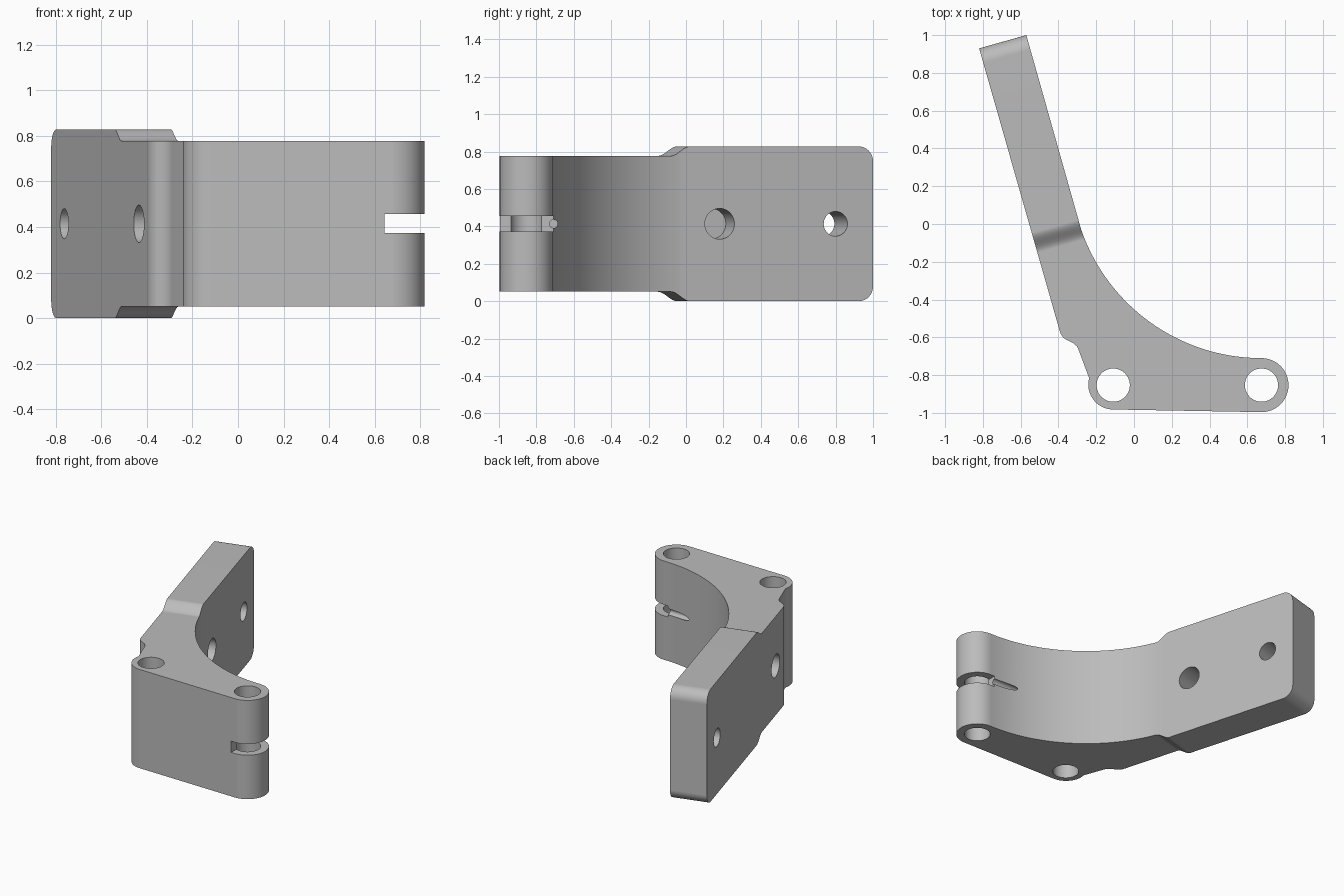
import bpy, bmesh
from math import sin, cos, pi, radians, atan2
from mathutils import Matrix, Vector

cube = bpy.data.objects.get("Cube")
if cube:
    bpy.data.objects.remove(cube, do_unlink=True)

grey = bpy.data.materials.new("plain_grey")
grey.use_nodes = True
color = (0.5, 0.5, 0.5, 1)
grey.diffuse_color = color
grey.node_tree.nodes["Principled BSDF"].inputs["Base Color"].default_value = color

# Arm frame: along runs from the tip to the foot, across points to the inner face
tilt = radians(15.7)
along = Vector((sin(tilt), -cos(tilt), 0))
across = Vector((cos(tilt), sin(tilt), 0))
tip = Vector((-0.57, 1.0, 0))
mid_z = 0.414


def arc(cx, cy, r, start, end, steps=16):
    return [(cx + r * cos(radians(start + (end - start) * i / steps)),
             cy + r * sin(radians(start + (end - start) * i / steps)))
            for i in range(steps + 1)]


def finish(name, bm):
    bmesh.ops.recalc_face_normals(bm, faces=bm.faces)
    mesh = bpy.data.meshes.new(name)
    bm.to_mesh(mesh)
    bm.free()
    mesh.materials.append(grey)
    ob = bpy.data.objects.new(name, mesh)
    bpy.context.collection.objects.link(ob)
    return ob


def prism(name, points, place, direction):
    """Extrude a flat outline, placed in space by a function."""
    bm = bmesh.new()
    face = bm.faces.new([bm.verts.new(place(a, b)) for a, b in points])
    out = bmesh.ops.extrude_face_region(bm, geom=[face])
    bmesh.ops.translate(bm, vec=direction,
                        verts=[v for v in out["geom"] if isinstance(v, bmesh.types.BMVert)])
    return finish(name, bm)


def rod(name, start, end, r):
    start, end = Vector(start), Vector(end)
    d = end - start
    bm = bmesh.new()
    bmesh.ops.create_cone(bm, cap_ends=True, segments=48, radius1=r, radius2=r, depth=d.length,
                          matrix=Matrix.Translation((start + end) / 2)
                          @ d.to_track_quat('Z', 'Y').to_matrix().to_4x4())
    return finish(name, bm)


def combine(target, cutter, operation='DIFFERENCE'):
    cutter.hide_render = True
    mod = target.modifiers.new("cut", 'BOOLEAN')
    mod.operation, mod.solver, mod.object = operation, 'EXACT', cutter
    bpy.context.view_layer.objects.active = target
    bpy.ops.object.modifier_apply(modifier=mod.name)
    bpy.data.objects.remove(cutter, do_unlink=True)


# Plan outline: arm, concave inner sweep, two rounded eyes, relief at the back
big = 1.01
sweep_end = 180 + math_deg if (math_deg := atan2(0.33, 0.955) * 180 / pi) else 0
outline = [(-0.82, 0.93), (-0.57, 1.0)]
outline += arc(0.675, -0.71 + big, big, sweep_end, 270, 40)
outline += arc(0.675, -0.853, 0.143, 88, -90, 28)
outline += arc(-0.11, -0.85, 0.132, -92, -195, 16)
outline += [(-0.292, -0.67), (-0.302, -0.648), (-0.318, -0.633), (-0.338, -0.622),
            (-0.36, -0.612), (-0.376, -0.6), (-0.388, -0.582), (-0.395, -0.56)]
bracket = prism("hinge_bracket", outline, lambda x, y: (x, y, -0.1), (0, 0, 1.1))

# Side profile: rounded tip corners and an S-shaped step down to the foot
half, drop, r = 0.414, 0.051, 0.08
upper = arc(r, half - r, r, 180, 90, 10)
upper += [(1.015 + 0.11 * i / 12, half - drop * (0.5 - 0.5 * cos(pi * i / 12)))
          for i in range(13)]
upper += [(3, half - drop)]
profile = upper + [(u, -h) for u, h in reversed(upper)]
side = prism("side_profile", profile,
             lambda u, h: tip + along * u - across * 2 + Vector((0, 0, mid_z + h)),
             across * 5)
combine(bracket, side, 'INTERSECT')

# Pin holes through the eyes
for x in (-0.11, 0.675):
    combine(bracket, rod("pin_hole", (x, -0.853, -0.2), (x, -0.853, 1.2), 0.088))

# Through hole near the tip, blind holes on the inner and outer faces
for point, back, ahead, radius in (((-0.513, 0.80), 0.5, 0.2, 0.066),
                                   ((-0.339, 0.18), 0.17, 0.2, 0.082),
                                   ((-0.435, -0.42), 0.2, 0.17, 0.082)):
    p = Vector((*point, mid_z))
    combine(bracket, rod("arm_hole", p - across * back, p + across * ahead, radius))

# Slot through the end eye, with a fine drilling beside it
slot = [(0.642, -1.2), (1, -1.2), (1, -0.6), (0.642, -0.6)]
combine(bracket, prism("eye_slot", slot, lambda x, y: (x, y, 0.374), (0, 0, 0.082)))
combine(bracket, rod("fine_drilling", (0.38, -0.708, mid_z), (0.95, -0.708, mid_z), 0.022))

# Smooth curved faces, keep edges sharp
bpy.ops.object.select_all(action='DESELECT')
bracket.select_set(True)
bpy.context.view_layer.objects.active = bracket
bpy.ops.object.shade_smooth_by_angle(angle=radians(25))
weighted = bracket.modifiers.new("even_shading", 'WEIGHTED_NORMAL')
weighted.keep_sharp = True
